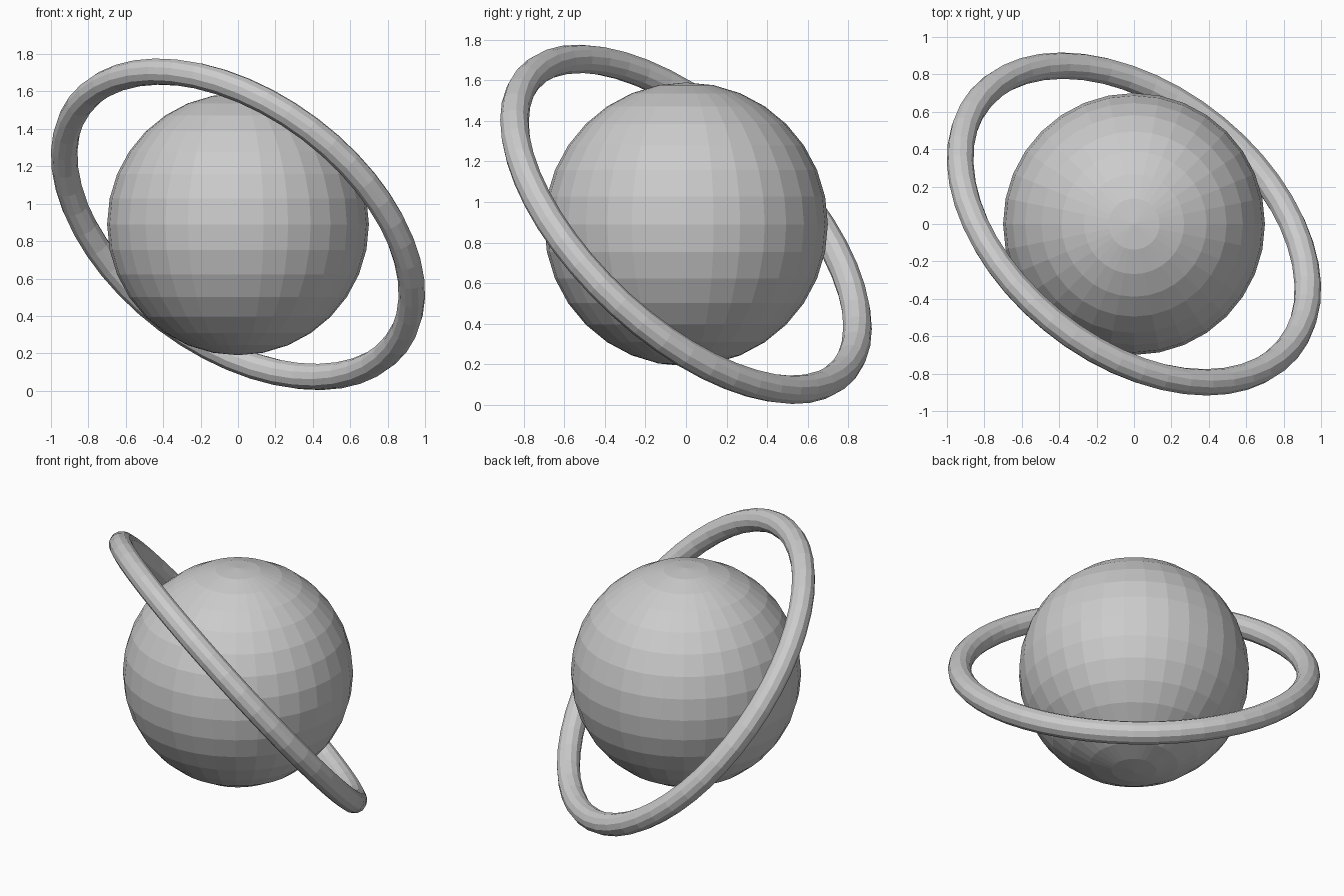
import bpy
from math import radians

if "Cube" in bpy.data.objects:
    bpy.data.objects.remove(bpy.data.objects["Cube"])

CENTRE = (0, 0, 0.89)

# Planet body: faceted globe
bpy.ops.mesh.primitive_uv_sphere_add(segments=32, ring_count=16, radius=0.7, location=CENTRE)
bpy.context.object.name = "planet_globe"

# Tilted ring around the globe
bpy.ops.mesh.primitive_torus_add(
    major_segments=48, minor_segments=12, major_radius=1.06, minor_radius=0.071,
    location=CENTRE, rotation=(radians(-37), radians(37), 0))
bpy.context.object.name = "planet_ring"

# Flat facets on both parts
for part in bpy.data.objects:
    part.data.shade_flat()
